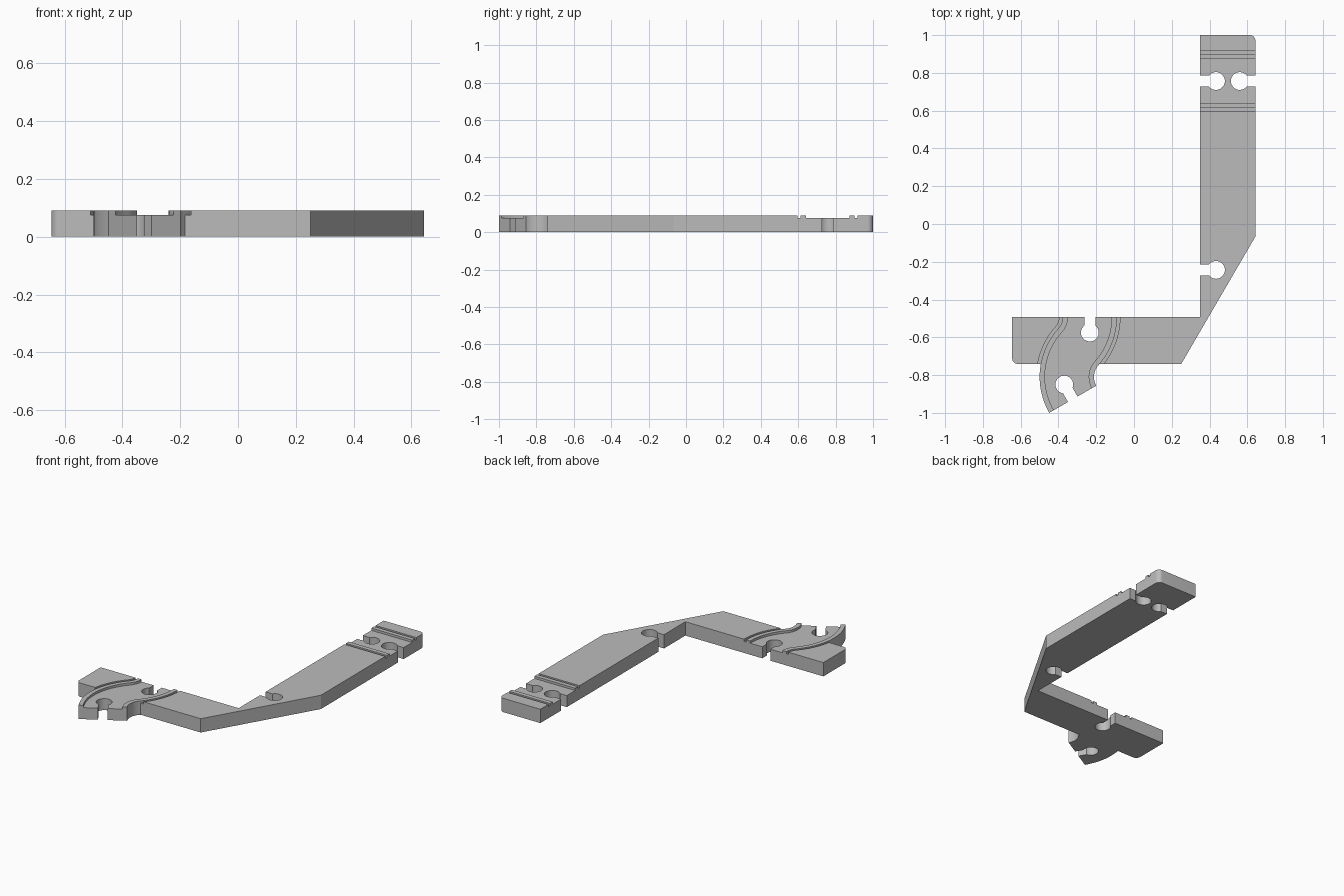
import bpy
import bmesh
import math
from mathutils import Vector

TOP, FLOOR = 0.09, 0.075          # plate top and channel floor
ROAD, RAIL, GROOVE = 0.116, 0.144, 0.16   # half widths across a track
BASE_Y, TRACK_X, CROSS_Y = -0.492, -0.234, 0.757
R, BEND = 0.237, math.radians(42)  # curved track radius and first turn

cube = bpy.data.objects.get("Cube")
if cube:
    bpy.data.objects.remove(cube, do_unlink=True)

grey = bpy.data.materials.new("plain grey")
grey.use_nodes = True
colour = (0.5, 0.5, 0.5, 1)
grey.diffuse_color = colour
grey.node_tree.nodes["Principled BSDF"].inputs["Base Color"].default_value = colour


def prism(name, outline, z0, z1):
    """Upright solid from a flat outline."""
    bm = bmesh.new()
    face = bm.faces.new([bm.verts.new((p[0], p[1], z0)) for p in outline])
    new = bmesh.ops.extrude_face_region(bm, geom=[face])["geom"]
    bmesh.ops.translate(bm, vec=(0, 0, z1 - z0),
                        verts=[v for v in new if isinstance(v, bmesh.types.BMVert)])
    bmesh.ops.recalc_face_normals(bm, faces=bm.faces)
    mesh = bpy.data.meshes.new(name)
    bm.to_mesh(mesh)
    bm.free()
    ob = bpy.data.objects.new(name, mesh)
    bpy.context.collection.objects.link(ob)
    mesh.materials.append(grey)
    return ob


def arc(c, r, a0, a1, n):
    return [Vector((c[0] + r * math.cos(a0 + (a1 - a0) * i / n),
                    c[1] + r * math.sin(a0 + (a1 - a0) * i / n))) for i in range(n + 1)]


def combine(target, other, operation):
    mod = target.modifiers.new("combine", "BOOLEAN")
    mod.operation, mod.solver, mod.object = operation, "EXACT", other
    bpy.context.view_layer.objects.active = target
    bpy.ops.object.modifier_apply(modifier=mod.name)
    bpy.data.objects.remove(other, do_unlink=True)


def track_line(d, extra):
    """S-shaped line at sideways distance d from the track centre."""
    c1 = Vector((TRACK_X - R, BASE_Y))
    c2 = c1 + 2 * R * Vector((math.cos(BEND), -math.sin(BEND)))
    line = arc(c1, R + d, 0, -BEND, 16)
    line += arc(c2, R - d, math.pi - BEND, math.radians(210), 24)[1:]
    if extra:
        line.insert(0, line[0] + Vector((0, extra)))
        line.append(line[-1] + extra * Vector((0.5, -0.866)))
    return line


def curved_band(name, d0, d1, extra, z0, z1):
    return prism(name, track_line(d0, extra) + track_line(d1, extra)[::-1], z0, z1)


def keyhole(x, y, angle, half=0.029, r=0.047, length=0.14):
    """Round hole with a slot leaving it in the given direction."""
    a, open_angle = math.radians(angle), math.asin(half / r)
    out = Vector((math.cos(a), math.sin(a))) * length
    side = Vector((-math.sin(a), math.cos(a))) * half
    c = Vector((x, y))
    pts = arc(c, r, a + open_angle, a + 2 * math.pi - open_angle, 32)
    return prism("keyhole_cutter", pts + [c + out - side, c + out + side], -0.1, 0.2)


# Angled plate with two rounded corners
q, cr = math.pi / 2, 0.03
outline = [(0.349, BASE_Y), (-0.645, BASE_Y)]
outline += arc((-0.645 + cr, -0.741 + cr), cr, 2 * q, 3 * q, 8)
outline += [(0.25, -0.741), (0.643, -0.066)]
outline += arc((0.643 - cr, 1 - cr), cr, 0, q, 8)
outline += [(0.349, 1)]
plate = prism("track_plate", outline, 0, TOP)

# Curved track end projecting past the plate
combine(plate, curved_band("curved_end", -RAIL, RAIL, 0, 0, TOP), "UNION")

# Sunken road and rail grooves, curved and straight
for d0, d1 in ((-ROAD, ROAD), (RAIL, GROOVE), (-GROOVE, -RAIL)):
    combine(plate, curved_band("curve_cutter", d0, d1, 0.05, FLOOR, 0.2), "DIFFERENCE")
    y0, y1 = CROSS_Y + d0, CROSS_Y + d1
    combine(plate, prism("cross_cutter", [(0.3, y0), (0.7, y0), (0.7, y1), (0.3, y1)],
                         FLOOR, 0.2), "DIFFERENCE")

# Connector keyholes
for x, y, angle in ((0.434, CROSS_Y, 180), (0.56, CROSS_Y, 0), (0.434, -0.243, 180),
                    (TRACK_X, -0.575, 90), (-0.369, -0.85, -60)):
    combine(plate, keyhole(x, y, angle), "DIFFERENCE")

bpy.ops.object.select_all(action="DESELECT")
plate.select_set(True)
bpy.context.view_layer.objects.active = plate
bpy.ops.object.shade_smooth_by_angle(angle=math.radians(30))
